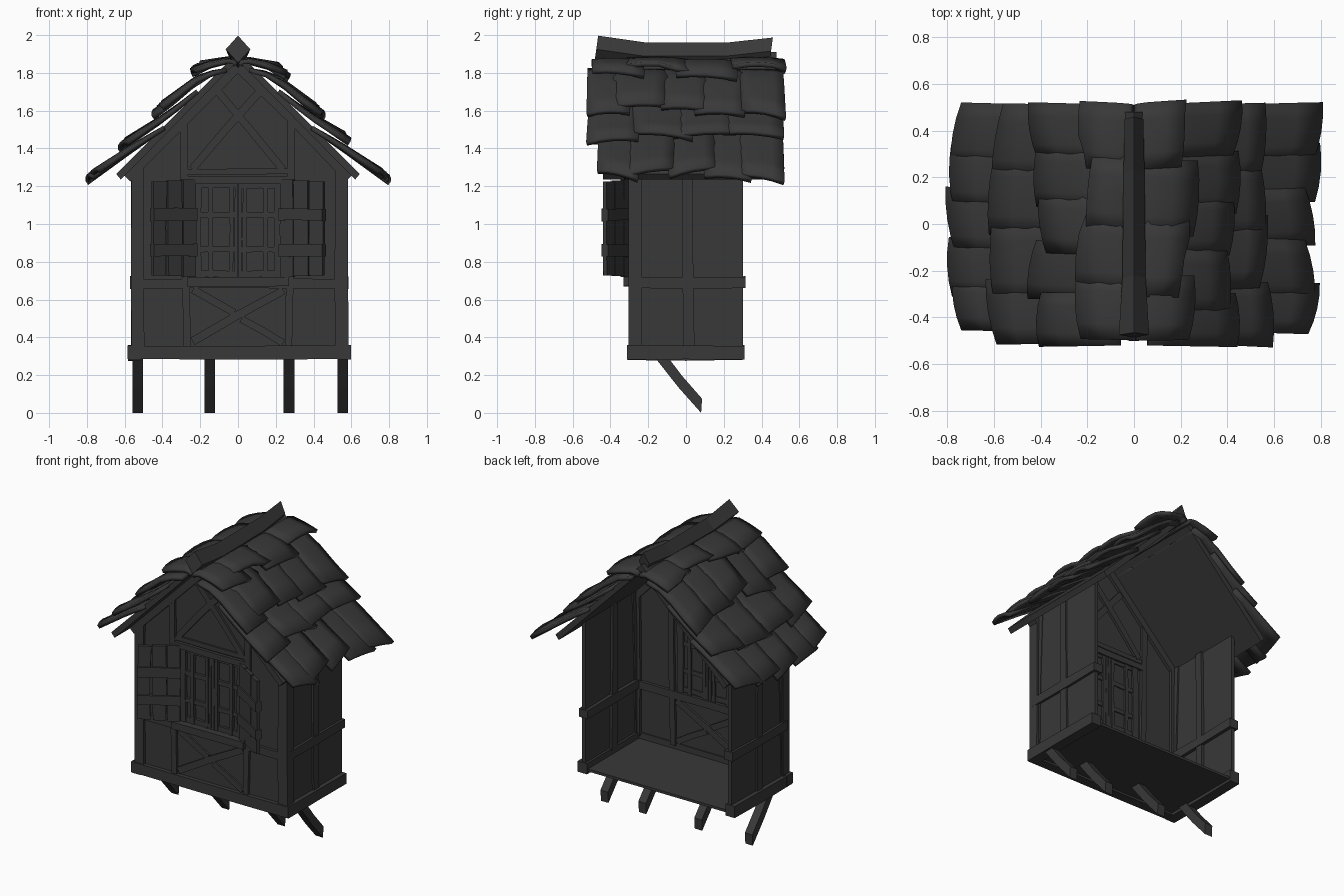
import bpy, bmesh, math, random
from mathutils import Vector, Matrix

random.seed(4)
if "Cube" in bpy.data.objects:
    bpy.data.objects.remove(bpy.data.objects["Cube"])

mat = bpy.data.materials.new("charcoal_wood")
COLOR = (0.04, 0.04, 0.04, 1)
mat.use_nodes = True
mat.diffuse_color = COLOR
mat.node_tree.nodes["Principled BSDF"].inputs["Base Color"].default_value = COLOR


def finish(name, bm):
    bmesh.ops.recalc_face_normals(bm, faces=bm.faces)
    me = bpy.data.meshes.new(name)
    bm.to_mesh(me)
    bm.free()
    me.materials.append(mat)
    ob = bpy.data.objects.new(name, me)
    bpy.context.collection.objects.link(ob)
    return ob


def box(name, lo, hi):
    bm = bmesh.new()
    bmesh.ops.create_cube(bm, size=1)
    lo, hi = Vector(lo), Vector(hi)
    for v in bm.verts:
        v.co = (lo + hi) / 2 + v.co * (hi - lo)
    return finish(name, bm)


def beam(name, p, q, width, depth, normal=(0, 1, 0), wobble=0.004):
    """Hand-hewn timber from p to q; depth is measured along the normal."""
    p, q, n = Vector(p), Vector(q), Vector(normal)
    along = q - p
    side = n.cross(along).normalized()
    n = along.cross(side).normalized()
    bm = bmesh.new()
    rings = []
    for t in (0, 0.5, 1):
        shift = side * random.uniform(-wobble, wobble)
        w = width * random.uniform(0.93, 1.07)
        c = p + along * t + shift
        rings.append([bm.verts.new(c + side * w / 2 * a + n * depth / 2 * b)
                      for a, b in ((-1, -1), (1, -1), (1, 1), (-1, 1))])
    for r, s in zip(rings, rings[1:]):
        for i in range(4):
            bm.faces.new((r[i], r[i - 1], s[i - 1], s[i]))
    bm.faces.new(rings[0])
    bm.faces.new(rings[-1])
    return finish(name, bm)


def prism(name, outline, y0, y1):
    """Outline in x and z, extruded along y."""
    bm = bmesh.new()
    f = bm.faces.new([bm.verts.new((x, y0, z)) for x, z in outline])
    ext = bmesh.ops.extrude_face_region(bm, geom=[f])
    for v in ext["geom"]:
        if isinstance(v, bmesh.types.BMVert):
            v.co.y = y1
    return finish(name, bm)


SIDES = (("left", 1), ("right", -1))
FRONT = -0.27

# Floor and ground sills
box("floor", (-0.56, -0.29, 0.298), (0.56, 0.30, 0.315))
beam("front_sill", (-0.585, -0.28, 0.318), (0.595, -0.28, 0.318), 0.075, 0.065)
for s, k in SIDES:
    beam(s + "_sill", (k * 0.555 + 0.007, -0.31, 0.318), (k * 0.555 + 0.007, 0.31, 0.318),
         0.075, 0.07, (1, 0, 0))

# Slanted struts under the floor
for i, x in enumerate((-0.53, -0.15, 0.27, 0.555)):
    prof = [(-0.17, 0.30), (-0.10, 0.30), (-0.02, 0.195), (0.085, 0.075), (0.08, 0), (-0.04, 0.135)]
    strut = prism("strut_%d" % i, prof, -0.028, 0.028)
    strut.data.transform(Matrix.Translation((x, 0, 0)) @ Matrix.Rotation(math.pi / 2, 4, "Z"))

# Walls around the window opening, and the gable
box("lower_wall", (-0.55, -0.285, 0.3), (0.55, -0.255, 0.7))
prism("gable_wall", [(-0.55, 1.22), (0.55, 1.22), (0.55, 1.32), (0, 1.87), (-0.55, 1.32)],
      -0.285, -0.255)
box("window_panes", (-0.24, -0.265, 0.7), (0.24, -0.255, 1.22))
for s, k in SIDES:
    box(s + "_front_wall", (k * 0.23, -0.285, 0.7), (k * 0.55, -0.255, 1.22))
    c = k * 0.548 + 0.007
    box(s + "_side_wall", (c - 0.013, -0.28, 0.3), (c + 0.013, 0.303, 1.32))

# Timber framing
beam("front_rail", (-0.56, FRONT, 0.685), (0.56, FRONT, 0.685), 0.05, 0.07)
beam("window_ledge", (-0.27, -0.295, 0.695), (0.27, -0.295, 0.695), 0.05, 0.07)
beam("window_lintel", (-0.27, FRONT, 1.235), (0.27, FRONT, 1.235), 0.04, 0.07)
beam("collar_beam", (-0.27, FRONT, 1.28), (0.27, FRONT, 1.28), 0.03, 0.055)
beam("long_brace", (-0.24, FRONT, 0.38), (0.24, FRONT, 0.65), 0.045, 0.06)
beam("upper_brace", (-0.24, FRONT, 0.65), (-0.02, FRONT, 0.53), 0.04, 0.055)
beam("lower_brace", (0.02, FRONT, 0.50), (0.24, FRONT, 0.37), 0.04, 0.055)
for s, k in SIDES:
    beam(s + "_front_corner_post", (k * 0.542 + 0.008, -0.27, 0.34),
         (k * 0.537 + 0.01, -0.27, 1.32), 0.07, 0.07)
    beam(s + "_front_post", (k * 0.27, FRONT, 0.34), (k * 0.285, FRONT, 1.55), 0.04, 0.065)
    beam(s + "_gable_brace", (k * -0.24, FRONT, 1.29), (k * 0.11, FRONT, 1.70), 0.04, 0.06 + k * 0.004)
    beam(s + "_rake", (0, FRONT, 1.835), (k * 0.59, FRONT, 1.245), 0.05, 0.07)
    c = k * 0.545 + 0.007
    beam(s + "_side_post", (c, 0.015, 0.34), (c, 0.005, 1.32), 0.055, 0.055, (1, 0, 0))
    beam(s + "_side_rail", (c, -0.28, 0.69), (c, 0.315, 0.69), 0.06, 0.065, (1, 0, 0))
    beam(s + "_inner_brace", (c, -0.24, 0.36), (c, -0.21, 1.32), 0.03, 0.04, (1, 0, 0))

# Casement frames with glazing bars
for s, k in SIDES:
    for part, x, w in (("outer_stile", 0.215, 0.045), ("glazing_bar", 0.145, 0.025),
                       ("inner_stile", 0.035, 0.022), ("meeting_stile", 0.01, 0.018)):
        beam(s + "_" + part, (k * x, -0.265, 0.71), (k * x, -0.265, 1.22), w, 0.045, wobble=0.003)
    for z, w in ((0.735, 0.035), (0.865, 0.03), (1.05, 0.03), (1.205, 0.03)):
        beam(s + "_crossbar", (k * 0.01, -0.265, z), (k * 0.23, -0.265, z), w, 0.035, wobble=0.003)

# Open shutters made of planks and straps
for s, k in SIDES:
    hinge, tip = Vector((k * 0.225, -0.295, 0)), Vector((k * 0.455, -0.43, 0))
    n = (tip - hinge).cross(Vector((0, 0, 1))).normalized()
    for i, (t, w) in enumerate(((0.16, 0.08), (0.49, 0.085), (0.84, 0.08))):
        c = hinge.lerp(tip, t)
        beam(s + "_shutter_plank_%d" % i, c + Vector((0, 0, 0.72 + 0.004 * i)),
             c + Vector((0, 0, 1.235 - 0.005 * i)), w, 0.022, n, 0.003)
    for z in (0.86, 1.05):
        up = Vector((0, 0, z))
        beam(s + "_shutter_strap", hinge + up, tip + up, 0.065, 0.04, n, 0.003)

# Roof decking under the shingles
deck = [(0, 1.865), (0.62, 1.235), (0.645, 1.265), (0, 1.91)]
for s, k in SIDES:
    prism(s + "_roof_deck", [(k * x, z) for x, z in deck], -0.44, 0.48)

# Broad ragged shingles; heads rest on the deck, tails ride over the next row
SLOPE = [Vector(p) for p in ((0.03, 1.875), (0.19, 1.79), (0.37, 1.585), (0.53, 1.425), (0.745, 1.215))]
FRONT_EDGE = (-0.50, -0.52, -0.51, -0.46)


def on_slope(t, lift):
    t = max(t, 0)
    i = min(int(t), 3)
    a, b = SLOPE[i], SLOPE[i + 1]
    d = (b - a).normalized()
    return a.lerp(b, t - i) + Vector((-d.y, d.x)) * lift


def shingle(bm, k, t0, t1, y0, y1):
    grid = []
    skew, lean = random.uniform(-0.25, 0.25), random.uniform(-0.02, 0.02)
    for i in range(5):
        u = i / 4
        row = []
        for j in range(5):
            v = j / 2 - 1
            t = t0 + (t1 - t0) * u + skew * v * u * 0.5
            lift = -0.04 + 0.08 * u + 0.02 * (1 - v * v) * u
            c = on_slope(t, lift)
            y = y0 + (y1 - y0) * j / 4 + lean * u
            row.append(bm.verts.new((k * c.x, y, c.y)))
        grid.append(row)
    for i in range(4):
        for j in range(4):
            bm.faces.new((grid[i][j], grid[i][j + 1], grid[i + 1][j + 1], grid[i + 1][j]))


for s, k in SIDES:
    for r, lo in enumerate(FRONT_EDGE):
        bm = bmesh.new()
        count = 5 if r % 2 else 4
        pitch = (0.51 - lo) / count
        for i in range(count):
            y0 = lo + pitch * i - (random.uniform(0.02, 0.07) if i else 0)
            y1 = lo + pitch * (i + 1) + (0.02 if i < count - 1 else 0)
            reach = random.uniform(-0.15, 0.05) if r == 3 else random.uniform(-0.15, 0.25)
            shingle(bm, k, r - 0.7, r + 1 + reach, y0, y1)
        ob = finish("%s_shingle_row_%d" % (s, r), bm)
        mod = ob.modifiers.new("thickness", "SOLIDIFY")
        mod.thickness, mod.offset = 0.025, 0
        bpy.ops.object.select_all(action="DESELECT")
        ob.select_set(True)
        bpy.context.view_layer.objects.active = ob
        bpy.ops.object.shade_smooth_by_angle(angle=math.radians(35))

# Sagging diamond-shaped ridge beam
bm = bmesh.new()
rings = []
for y, z, w in ((-0.475, 1.925, 0.065), (-0.23, 1.89, 0.05), (0.22, 1.89, 0.045), (0.45, 1.915, 0.04)):
    rings.append([bm.verts.new((x * w, y + 0.01 * c, z + c * 0.072))
                  for x, c in ((0, -1), (1, 0), (0, 1), (-1, 0))])
for a, b in zip(rings, rings[1:]):
    for i in range(4):
        bm.faces.new((a[i], a[i - 1], b[i - 1], b[i]))
bm.faces.new(rings[0])
bm.faces.new(rings[-1])
finish("ridge_beam", bm)
